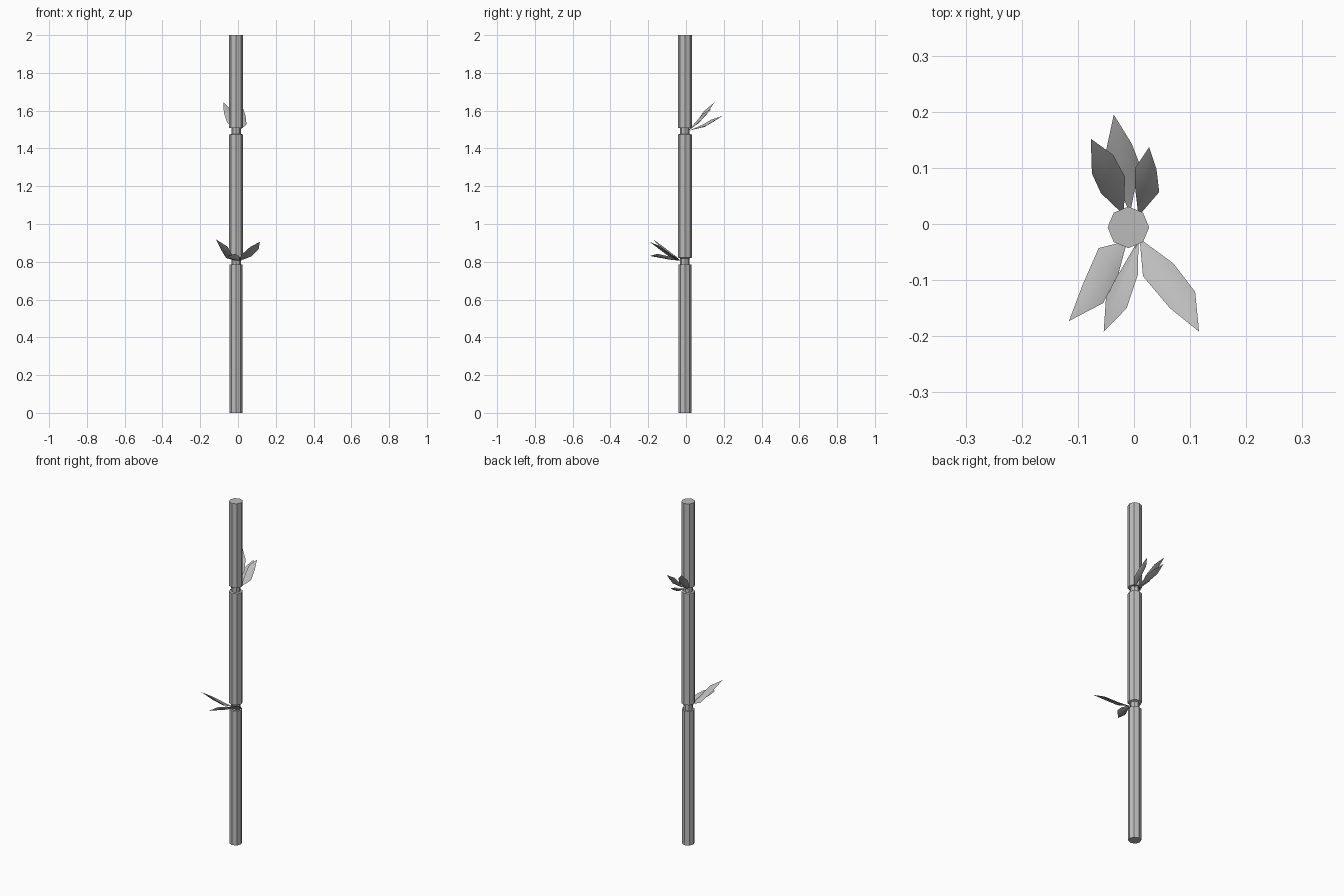
import bpy, math
from mathutils import Vector

if "Cube" in bpy.data.objects:
    bpy.data.objects.remove(bpy.data.objects["Cube"])

CX, CY = -0.01, -0.006
SIDES = 8

# Darker grey shared by stalk and leaves
grey = bpy.data.materials.new("dark_grey")
grey.diffuse_color = (0.5, 0.5, 0.5, 1)
grey.use_nodes = True
grey.node_tree.nodes["Principled BSDF"].inputs["Base Color"].default_value = grey.diffuse_color


def mesh_object(name, verts, faces, smooth_angle=None):
    mesh = bpy.data.meshes.new(name)
    mesh.from_pydata(verts, [], faces)
    mesh.update()
    mesh.materials.append(grey)
    obj = bpy.data.objects.new(name, mesh)
    bpy.context.collection.objects.link(obj)
    if smooth_angle:
        bpy.ops.object.select_all(action='DESELECT')
        obj.select_set(True)
        bpy.context.view_layer.objects.active = obj
        bpy.ops.object.shade_smooth_by_angle(angle=math.radians(smooth_angle))
    return obj


def lathe(name, profile):
    verts = [(CX + r * math.cos(i * math.tau / SIDES), CY + r * math.sin(i * math.tau / SIDES), z)
             for r, z in profile for i in range(SIDES)]
    faces = [tuple(reversed(range(SIDES))),
             tuple(range(len(verts) - SIDES, len(verts)))]
    for k in range(len(profile) - 1):
        for i in range(SIDES):
            j = (i + 1) % SIDES
            a, b = k * SIDES, (k + 1) * SIDES
            faces.append((a + i, a + j, b + j, b + i))
    return mesh_object(name, verts, faces)


# Octagonal stalk with two pinched joints, flat faces
lathe("bamboo_stalk", [
    (0.034, 0), (0.034, 0.785), (0.025, 0.785), (0.025, 0.818), (0.037, 0.822),
    (0.037, 1.474), (0.025, 1.476), (0.025, 1.508), (0.037, 1.508), (0.037, 2.0)])


# Leaf blades: thin closed bodies with a soft midrib above and below
def leaf(name, *outline, half=0.008):
    base, l1, l2, r1, r2, tip = map(Vector, outline)
    n = (r1 - l2).cross(r2 - l1).normalized()
    n = n if n.z > 0 else -n
    mids = [(l1 + r1) / 2 + n * half, (l2 + r2) / 2 + n * half,
            (l1 + r1) / 2 - n * half, (l2 + r2) / 2 - n * half]
    verts = [base, l1, l2, r1, r2, tip] + mids
    top = [(0, 6, 1), (0, 3, 6), (1, 6, 7, 2), (6, 3, 4, 7), (2, 7, 5), (7, 4, 5)]
    shift = {6: 8, 7: 9}
    bottom = [tuple(shift.get(i, i) for i in reversed(f)) for f in top]
    mesh_object(name, verts, top + bottom, 45)


leaf("lower_leaf_left", (-0.012, -0.030, 0.805),
     (-0.063, -0.043, 0.820), (-0.091, -0.107, 0.866),
     (-0.028, -0.090, 0.832), (-0.055, -0.141, 0.880), (-0.116, -0.173, 0.918))
leaf("lower_leaf_middle", (0.008, -0.028, 0.805),
     (-0.028, -0.090, 0.812), (-0.050, -0.132, 0.820),
     (0.007, -0.090, 0.828), (-0.013, -0.150, 0.842), (-0.054, -0.192, 0.831))
leaf("lower_leaf_right", (0.010, -0.026, 0.805),
     (0.016, -0.093, 0.835), (0.064, -0.150, 0.878),
     (0.070, -0.070, 0.828), (0.109, -0.121, 0.866), (0.116, -0.192, 0.906))

leaf("upper_leaf_left", (-0.018, 0.016, 1.495),
     (-0.059, 0.055, 1.540), (-0.075, 0.090, 1.590),
     (-0.016, 0.084, 1.556), (-0.037, 0.123, 1.604), (-0.077, 0.152, 1.645))
leaf("upper_leaf_middle", (-0.007, 0.018, 1.495),
     (-0.035, 0.085, 1.522), (-0.050, 0.130, 1.548),
     (0.010, 0.107, 1.520), (-0.004, 0.143, 1.543), (-0.036, 0.195, 1.573))
leaf("upper_leaf_right", (0.008, 0.014, 1.495),
     (0.002, 0.064, 1.550), (0.002, 0.100, 1.588),
     (0.045, 0.057, 1.528), (0.040, 0.098, 1.572), (0.027, 0.137, 1.612))
